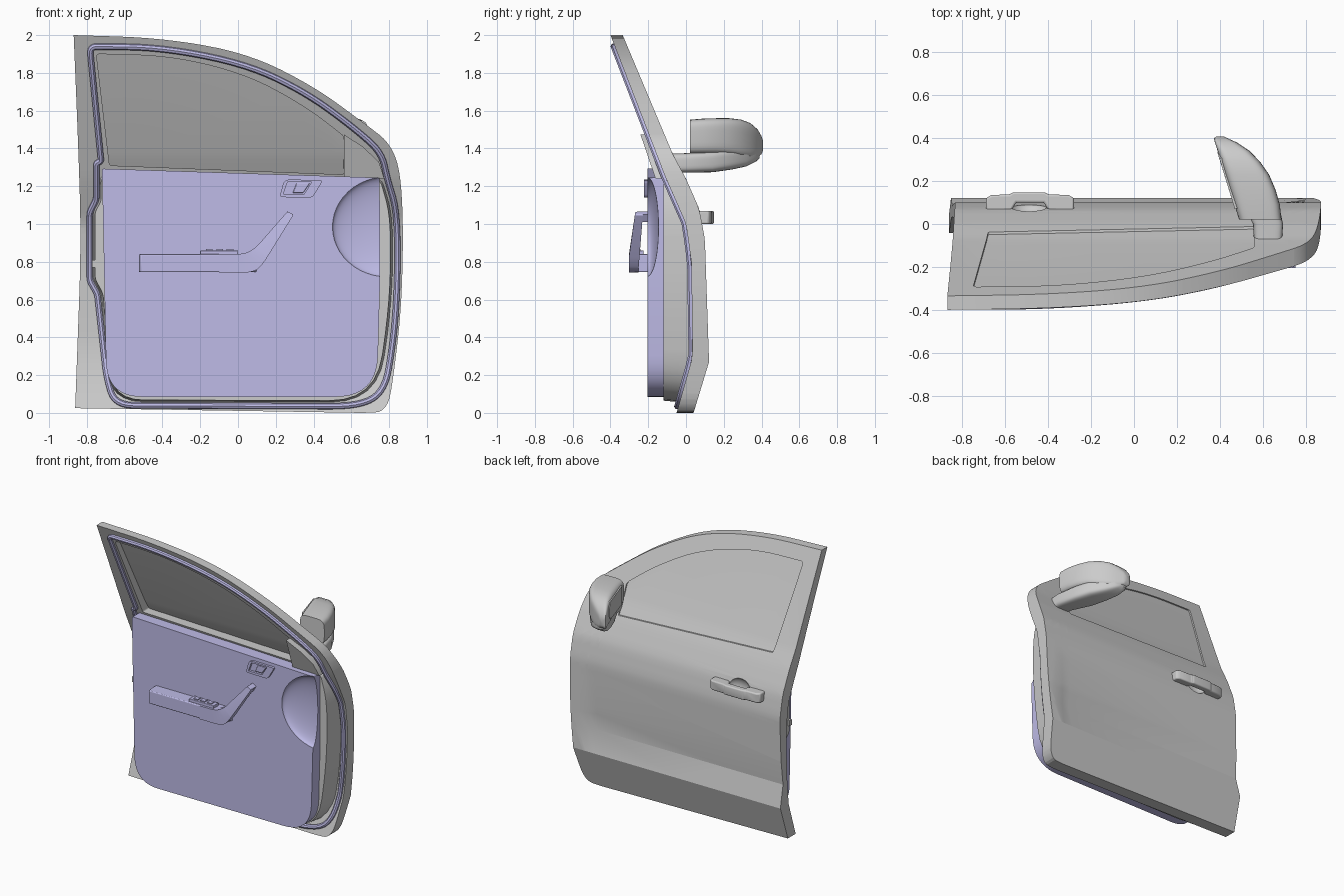
import bpy, bmesh, math
from mathutils import Vector

if "Cube" in bpy.data.objects:
    bpy.data.objects.remove(bpy.data.objects["Cube"])

TRIM = bpy.data.materials.new("trim_purple")
TRIM.diffuse_color = (0.52, 0.50, 0.80, 1)
TRIM.use_nodes = True
TRIM.node_tree.nodes["Principled BSDF"].inputs["Base Color"].default_value = TRIM.diffuse_color


def table(pts):
    def f(z):
        for (a, u), (b, v) in zip(pts, pts[1:]):
            if z <= b:
                return u + (v - u) * (z - a) / (b - a)
        return pts[-1][1]
    return f


# side profiles: outer skin, outer skin without the ledge, inner flange
ledge = table([(0, .04), (.27, .122), (.43, .083), (.60, .096), (.92, .1), (1.08, .07), (1.24, 0), (1.37, -.07), (2, -.335)])
plain = table([(0, .04), (.27, .122), (.92, .1), (1.08, .07), (1.24, 0), (1.37, -.07), (2, -.335)])
inner = table([(0, -.05), (.3, .035), (.8, .028), (1, .0), (1.25, -.11), (2, -.40)])


def skin_y(x, z):
    k = min(1, max(0, (x - .66) / .14))
    return ledge(z) * (1 - k) + plain(z) * k


def rounded(pts, n=6):
    """Closed (x, z, radius) polygon with soft corners."""
    out = []
    for i, (x, z, r) in enumerate(pts):
        p = Vector((x, z))
        a, b = Vector(pts[i - 1][:2]) - p, Vector(pts[(i + 1) % len(pts)][:2]) - p
        if r == 0:
            out.append(p)
            continue
        p0 = p + a.normalized() * min(r, a.length * .499)
        p1 = p + b.normalized() * min(r, b.length * .499)
        for k in range(n + 1):
            t = k / n
            out.append(p0 * (1 - t) ** 2 + p * 2 * t * (1 - t) + p1 * t * t)
    return out


def finish(name, bm, mat=None, bevel=0, angle=30):
    bmesh.ops.recalc_face_normals(bm, faces=bm.faces[:])
    me = bpy.data.meshes.new(name)
    bm.to_mesh(me)
    bm.free()
    ob = bpy.data.objects.new(name, me)
    bpy.context.collection.objects.link(ob)
    if mat:
        me.materials.append(mat)
    if bevel:
        m = ob.modifiers.new("bevel", 'BEVEL')
        m.width, m.segments, m.limit_method = bevel, 3, 'ANGLE'
    smooth(ob, angle)
    return ob


def smooth(ob, angle=30):
    bpy.ops.object.select_all(action='DESELECT')
    ob.select_set(True)
    bpy.context.view_layer.objects.active = ob
    bpy.ops.object.shade_smooth_by_angle(angle=math.radians(angle))


def slab(name, loops, front, back, zs=(), xs=(), scale=1, **kw):
    """Outline (with holes) in x-z, curved front and back given by y functions."""
    bm = bmesh.new()
    for lp in loops:
        vs = [bm.verts.new((p[0], 0, p[1])) for p in lp]
        for i in range(len(vs)):
            bm.edges.new((vs[i - 1], vs[i]))
    bmesh.ops.triangle_fill(bm, use_beauty=True, edges=bm.edges[:], normal=(0, 1, 0))
    for co, no in [((0, 0, z), (0, 0, 1)) for z in zs] + [((x, 0, 0), (1, 0, 0)) for x in xs]:
        bmesh.ops.bisect_plane(bm, geom=bm.verts[:] + bm.edges[:] + bm.faces[:], plane_co=co, plane_no=no, dist=1e-5)
    faces, rim = bm.faces[:], [e for e in bm.edges if e.is_boundary]
    twin = {}
    for v in bm.verts[:]:
        x, z = v.co.x, v.co.z
        twin[v] = bm.verts.new((x * scale, back(x, z), .65 + (z - .65) * scale))
        v.co.y = front(x, z)
    for f in faces:
        bm.faces.new([twin[v] for v in reversed(f.verts)])
    for e in rim:
        a, b = e.verts
        bm.faces.new((a, b, twin[b], twin[a]))
    return finish(name, bm, **kw)


def prism(name, pts, vec, **kw):
    bm = bmesh.new()
    a = [bm.verts.new(p) for p in pts]
    b = [bm.verts.new(Vector(p) + Vector(vec)) for p in pts]
    bm.faces.new(a)
    bm.faces.new(b[::-1])
    for i in range(len(a)):
        bm.faces.new((a[i - 1], a[i], b[i], b[i - 1]))
    return finish(name, bm, **kw)


def loft(name, rings, power=4, n=40, **kw):
    """Superellipse sections (y, x0, x1, z0, z1) joined along y."""
    bm, prev = bmesh.new(), None
    sg = lambda c: math.copysign(abs(c) ** (2 / power), c)
    for y, x0, x1, z0, z1 in rings:
        ring = []
        for i in range(n):
            a = math.tau * (i + .5) / n
            ring.append(bm.verts.new(((x0 + x1) / 2 + sg(math.cos(a)) * (x1 - x0) / 2, y,
                                      (z0 + z1) / 2 + sg(math.sin(a)) * (z1 - z0) / 2)))
        if prev:
            for i in range(n):
                bm.faces.new((prev[i - 1], prev[i], ring[i], ring[i - 1]))
        else:
            bm.faces.new(ring)
        prev = ring
    bm.faces.new(prev)
    return finish(name, bm, **kw)


def scoop(ob, loc, radii):
    """Cut an ellipsoid out of an object."""
    bm = bmesh.new()
    bmesh.ops.create_uvsphere(bm, u_segments=48, v_segments=24, radius=1)
    for v in bm.verts:
        v.co = Vector([c * r + l for c, r, l in zip(v.co, radii, loc)])
    cut = finish("cutter", bm)
    cut.hide_render = True
    m = ob.modifiers.new("scoop", 'BOOLEAN')
    m.operation, m.object, m.solver = 'DIFFERENCE', cut, 'EXACT'
    bpy.context.view_layer.objects.active = ob
    bpy.ops.object.modifier_apply(modifier=m.name)
    bpy.data.objects.remove(cut)
    smooth(ob)


flat = lambda y: (lambda x, z: y)
levels = [.04, .1, .27, .43, .6, .8] + [.86 + .04 * i for i in range(14)]

# outer shell with window frame
outline = rounded([(-.87, 2, 0), (-.845, 1.4, .3), (-.83, .9, .3), (-.862, .025, 0), (.66, 0, .03), (.79, .005, 9),
                   (.825, .2, 9), (.87, .6, 9), (.875, 1.15, 9), (.83, 1.41, 9), (.66, 1.54, 9), (.4, 1.73, 9),
                   (.05, 1.905, 9), (-.4, 1.985, 9)])
window = rounded([(-.75, 1.9, .02), (-.68, 1.31, .01), (.56, 1.262, .01), (.56, 1.465, .02), (.36, 1.62, 9),
                  (.05, 1.79, 9), (-.35, 1.89, 9)])
shell = slab("outer_shell", [outline, window], skin_y, lambda x, z: inner(z), levels, (.66, .73, .8), angle=16)
scoop(shell, (-.49, .09, 1.05), (.085, .05, .07))
smooth(shell, 16)
slab("window_glass", [window], lambda x, z: skin_y(x, z) - .012, lambda x, z: skin_y(x, z) - .024, levels)

# inner metal body
body = rounded([(-.70, 1.275, 0), (-.735, 1.25, .02), (-.735, 1.13, .02), (-.768, 1.07, .02), (-.768, .71, .02),
                (-.725, .63, .03), (-.68, .06, .17), (.74, .055, .25), (.82, .6, .3), (.82, 1.05, .15), (.765, 1.24, .03)])
slab("inner_body", [body], lambda x, z: inner(z) + .015, flat(-.12), levels, scale=.985)
prism("latch_plate", [(-.772, -.1, .77), (-.70, -.1, .77), (-.70, -.1, .81), (-.772, -.1, .81)], (0, -.027, 0))

# rubber seal around the flange
path = rounded([(-.785, 1.94, .04), (-.725, 1.335, .01), (-.75, 1.32, .01), (-.75, 1.13, .02), (-.785, 1.06, .02),
                (-.785, .70, .02), (-.745, .63, .02), (-.695, .18, .08), (-.65, .04, .1), (.65, .035, .16), (.78, .12, .12),
                (.84, .5, 9), (.848, 1.05, 9), (.79, 1.24, .06), (.76, 1.38, .09), (.6, 1.52, 9), (.36, 1.695, 9),
                (.05, 1.845, 9), (-.4, 1.935, 9)])
cu = bpy.data.curves.new("door_seal", 'CURVE')
cu.dimensions, cu.bevel_depth, cu.bevel_resolution = '3D', .017, 2
sp = cu.splines.new('POLY')
sp.points.add(len(path) - 1)
for q, p in zip(sp.points, path):
    q.co = (p.x, inner(p.y) - .006, p.y, 1)
sp.use_cyclic_u = True
cu.materials.append(TRIM)
seal = bpy.data.objects.new("door_seal", cu)
bpy.context.collection.objects.link(seal)
bpy.ops.object.select_all(action='DESELECT')
seal.select_set(True)
bpy.context.view_layer.objects.active = seal
bpy.ops.object.convert(target='MESH')
smooth(bpy.context.object, 40)

# interior trim panel with a scooped front corner
panel = rounded([(-.72, 1.293, .01), (.75, 1.245, .01), (.752, .7, 0), (.735, .085, .22), (-.695, .085, .19)], 10)
trim = slab("trim_panel", [panel], flat(-.115), flat(-.205), mat=TRIM)
scoop(trim, (.79, -.205, .985), (.29, .06, .265))

# corner sail panel behind the mirror
slab("sail_panel", [[(.56, 1.25), (.56, 1.475), (.66, 1.41), (.745, 1.33), (.775, 1.24)]],
     lambda x, z: skin_y(x, z) - .05, lambda x, z: -.165 - (z - 1.25) * .34)

# armrest with diagonal pull
prism("armrest", [(-.525, -.2, .745), (-.525, -.27, .745), (-.515, -.3, .745), (.06, -.3, .745), (.1, -.2, .745)],
      (0, 0, .095), mat=TRIM, bevel=.006)
pull = rounded([(-.1, .742, 0), (.09, .742, .07), (.14, .80, .03), (.295, 1.05, .01), (.262, 1.067, .01),
                (.09, .87, .04), (.03, .84, .05), (-.1, .84, 0)])
slab("armrest_pull", [pull], lambda x, z: -.245 + (z - .84) * .08, lambda x, z: -.302 + max(0, z - .84) * .15,
     mat=TRIM)
prism("pull_foot", [(.225, -.2, 1.02), (.262, -.2, 1.067), (.292, -.2, 1.05), (.268, -.2, 1.01)], (0, -.06, 0), mat=TRIM)
prism("switch_block", [(-.2, -.285, .835), (0, -.285, .835), (0, -.225, .835), (-.2, -.225, .835)],
      (0, 0, .025), mat=TRIM, bevel=.004)
for i in range(3):
    x = -.17 + i * .055
    prism("window_switch", [(x, -.275, .855), (x + .035, -.275, .855), (x + .035, -.24, .855), (x, -.24, .855)],
          (0, 0, .012), mat=TRIM)

# inside door handle
bezel = rounded([(.22, 1.142, .02), (.395, 1.14, .02), (.45, 1.232, .02), (.245, 1.236, .03)])
slab("inner_handle_bezel", [bezel, [(.24, 1.158), (.35, 1.158), (.39, 1.222), (.262, 1.222)]],
     flat(-.2), flat(-.222), mat=TRIM)
prism("inner_handle_lever", [(.29, -.2, 1.165), (.345, -.2, 1.165), (.38, -.2, 1.215), (.31, -.2, 1.215)],
      (0, -.016, 0), mat=TRIM, bevel=.004)

# outside door handle
grip = [(-.69, .06), (-.69, .125), (-.665, .14), (-.58, .143), (-.565, .153), (-.415, .153), (-.40, .143),
        (-.305, .14), (-.28, .125), (-.28, .06), (-.40, .07), (-.42, .105), (-.55, .105), (-.57, .07)]
prism("outer_handle", [(x, y - .005, 1.0) for x, y in grip], (0, 0, .07), bevel=.014, angle=50)

# wing mirror
loft("mirror_housing", [(.02, .49, .688, 1.37, 1.552), (.09, .468, .68, 1.37, 1.558), (.16, .446, .66, 1.37, 1.56),
                        (.23, .424, .63, 1.365, 1.56), (.29, .405, .588, 1.355, 1.553), (.34, .39, .54, 1.35, 1.535),
                        (.38, .377, .48, 1.355, 1.50), (.40, .373, .435, 1.37, 1.465), (.408, .385, .42, 1.39, 1.44)],
     power=4.5, angle=45)
loft("mirror_arm", [(-.09, .56, .69, 1.272, 1.372), (.0, .555, .695, 1.272, 1.375), (.14, .48, .665, 1.274, 1.385),
                    (.24, .435, .615, 1.288, 1.40), (.32, .405, .55, 1.305, 1.40), (.37, .39, .49, 1.33, 1.40),
                    (.39, .40, .45, 1.35, 1.39)], power=4, angle=45)
prism("mirror_glass", [(.470, .07, 1.40), (.396, .31, 1.40), (.389, .335, 1.43), (.389, .335, 1.49),
                       (.398, .305, 1.53), (.470, .07, 1.535)], (.02, .005, 0))
